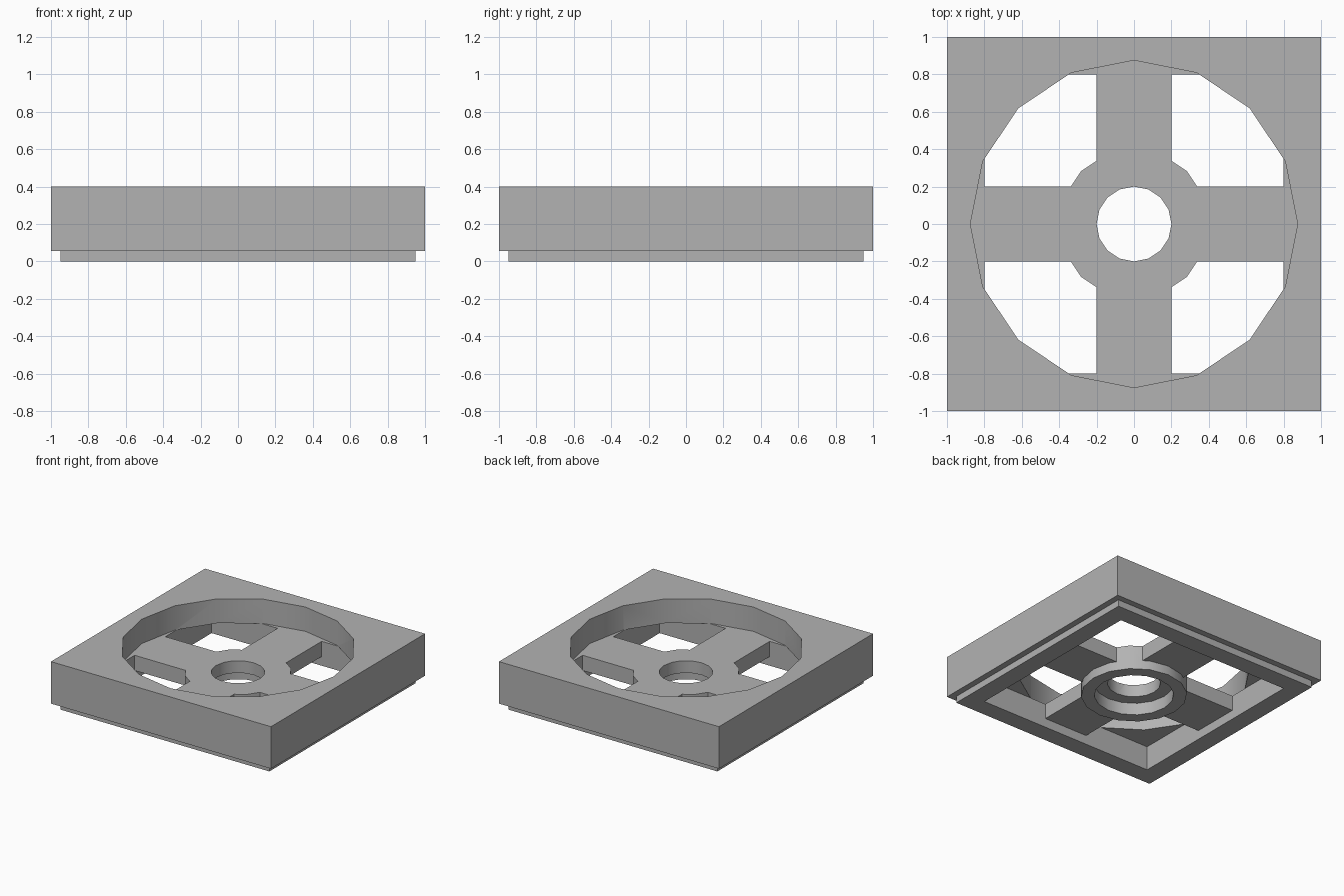
import bpy
from math import pi

if "Cube" in bpy.data.objects:
    bpy.data.objects.remove(bpy.data.objects["Cube"])

# Heights
TOP, LEDGE, SKIRT = 0.4, 0.2, 0.055
SPOKE_BOTTOM, RECESS = 0.075, 0.1
SIDES = 16

grey = bpy.data.materials.new("light_grey")
grey.use_nodes = True
colour = (0.45, 0.45, 0.45, 1)
grey.diffuse_color = colour
grey.node_tree.nodes["Principled BSDF"].inputs["Base Color"].default_value = colour


def box(name, half_x, half_y, z0, z1):
    bpy.ops.mesh.primitive_cube_add(size=2, location=(0, 0, (z0 + z1) / 2))
    ob = bpy.context.object
    ob.name = name
    ob.scale = (half_x, half_y, (z1 - z0) / 2)
    bpy.ops.object.transform_apply(location=True, scale=True)
    ob.data.materials.append(grey)
    return ob


def drum(name, radius, z0, z1):
    bpy.ops.mesh.primitive_cylinder_add(
        vertices=SIDES, radius=radius, depth=z1 - z0, location=(0, 0, (z0 + z1) / 2))
    ob = bpy.context.object
    ob.name = name
    bpy.ops.object.transform_apply(location=True)
    ob.data.materials.append(grey)
    return ob


def combine(target, other, operation):
    """Apply a boolean to the target and discard the other solid."""
    mod = target.modifiers.new(operation.lower(), "BOOLEAN")
    mod.operation = operation
    mod.solver = "EXACT"
    mod.object = other
    bpy.context.view_layer.objects.active = target
    bpy.ops.object.modifier_apply(modifier=mod.name)
    bpy.data.objects.remove(other)


# Square frame: a skirt below, a round well above a square opening
frame = box("square_frame", 1, 1, SKIRT, TOP)
combine(frame, box("skirt", 0.95, 0.95, 0, SKIRT + 0.1), "UNION")
combine(frame, box("square_opening", 0.8, 0.8, -0.1, LEDGE), "DIFFERENCE")
combine(frame, drum("round_well", 0.875, LEDGE, TOP + 0.1), "DIFFERENCE")

# Cross of spokes joined to a hub with a stepped bore
hub = box("hub_and_spokes", 0.8, 0.2, SPOKE_BOTTOM, LEDGE)
combine(hub, box("cross_spoke", 0.2, 0.8, SPOKE_BOTTOM, LEDGE), "UNION")
combine(hub, drum("hub_collar", 0.4, 0, LEDGE), "UNION")
combine(hub, drum("bore", 0.2, -0.1, TOP), "DIFFERENCE")
combine(hub, drum("bore_recess", 0.3, -0.1, RECESS), "DIFFERENCE")

# Crisp facets on the walls that read as flat, soft shading on the round ones
for ob in (frame, hub):
    bpy.ops.object.select_all(action="DESELECT")
    ob.select_set(True)
    bpy.context.view_layer.objects.active = ob
    bpy.ops.object.shade_smooth_by_angle(angle=pi / 6)
